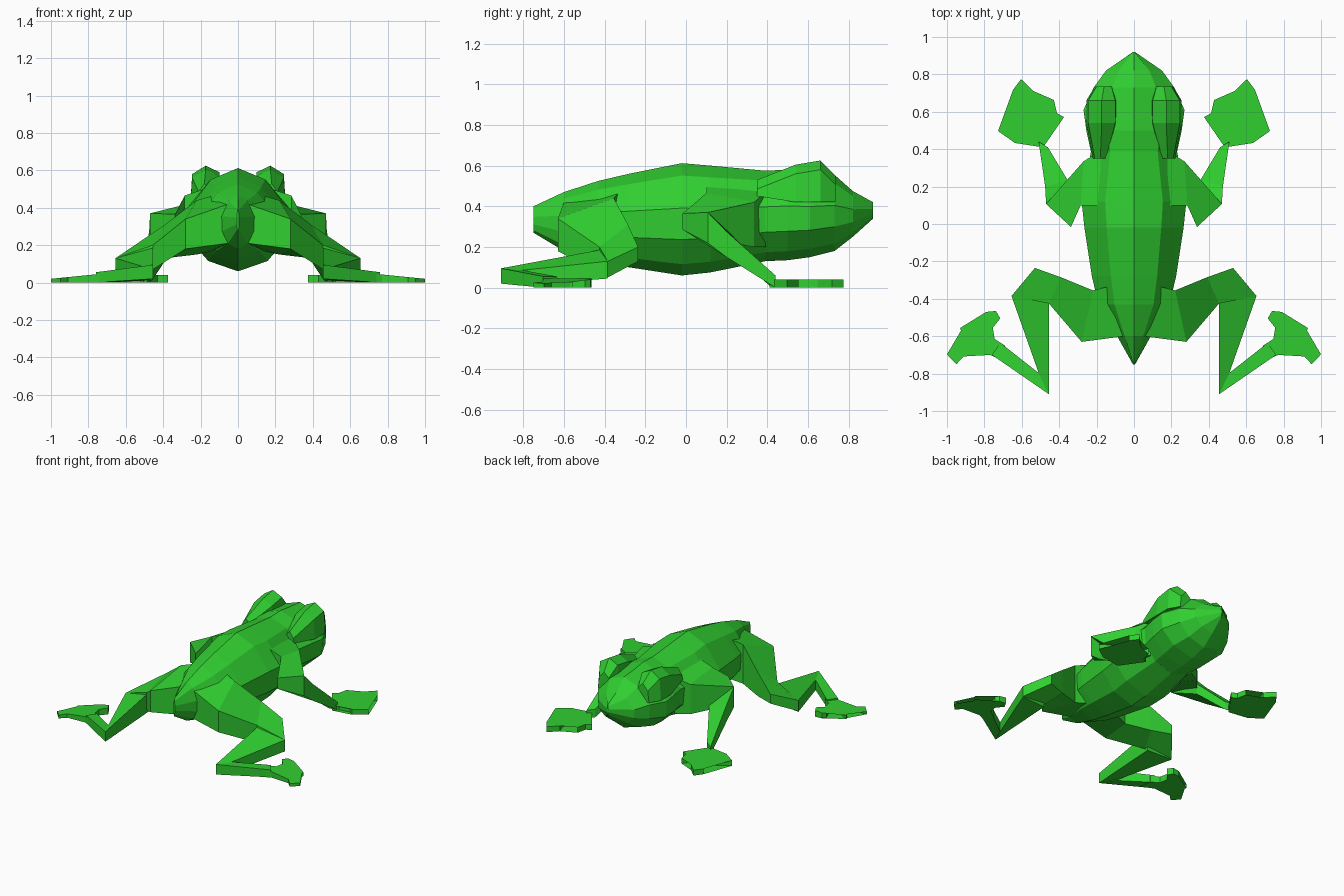
import bpy, bmesh

green = bpy.data.materials.new("green")
green.diffuse_color = (0.03, 0.62, 0.03, 1)


def finish(name, bm, mirror=False):
    bmesh.ops.recalc_face_normals(bm, faces=bm.faces)
    me = bpy.data.meshes.new(name)
    bm.to_mesh(me)
    bm.free()
    me.materials.append(green)
    ob = bpy.data.objects.new(name, me)
    bpy.context.collection.objects.link(ob)
    if mirror:
        ob.modifiers.new("Mirror", 'MIRROR').use_mirror_merge = False
    return ob


def loft(name, rings, mirror=False):
    """Skin closed rings of equal point count and cap both ends."""
    bm = bmesh.new()
    vs = [[bm.verts.new(p) for p in r] for r in rings]
    n = len(rings[0])
    for a, b in zip(vs, vs[1:]):
        for i in range(n):
            j = (i + 1) % n
            bm.faces.new((a[i], a[j], b[j], b[i]))
    bm.faces.new(vs[0])
    bm.faces.new(vs[-1])
    return finish(name, bm, mirror)


def limb(name, stations):
    """Each station: two uprights (x, y, top z, bottom z)."""
    loft(name, [[(a[0], a[1], a[2]), (b[0], b[1], b[2]),
                 (b[0], b[1], b[3]), (a[0], a[1], a[3])] for a, b in stations], True)


def slab(name, outline, height):
    """Flat webbed foot: plan outline given a thickness by height(x)."""
    bm = bmesh.new()
    lo = [bm.verts.new((x, y, 0)) for x, y in outline]
    hi = [bm.verts.new((x, y, height(x))) for x, y in outline]
    bm.faces.new(lo)
    bm.faces.new(hi)
    for i in range(len(lo)):
        j = (i + 1) % len(lo)
        bm.faces.new((lo[i], lo[j], hi[j], hi[i]))
    bmesh.ops.triangulate(bm, faces=[f for f in bm.faces if len(f.verts) > 4])
    finish(name, bm, True)


# Body and head: ridged ten-sided sections (y, half width, top, bottom)
half = [(0, 1), (.55, .89), (1, .6), (.97, .32), (.6, .1), (0, 0)]
section = half + [(-u, v) for u, v in half[-2:0:-1]]


def body_part(name, sections):
    loft(name, [[(u * w, y, b + v * (t - b)) for u, v in section] for y, w, t, b in sections])


body_part("body", [(-.75, .006, .40, .27), (-.6, .09, .47, .18), (-.43, .19, .525, .13),
                   (-.28, .225, .56, .10), (-.02, .265, .612, .06),
                   (.12, .28, .60, .075), (.39, .23, .575, .13)])
body_part("head", [(.385, .23, .575, .13), (.5, .255, .58, .135), (.61, .27, .565, .15),
                   (.73, .215, .555, .18), (.82, .15, .475, .25), (.92, .005, .42, .34)])

# Eye bumps
loft("eye", [[(x0, y, zb), (x0 + .01, y, zt - .035), ((x0 + x1) / 2, y, zt),
              (x1 - .01, y, zt - .045), (x1, y, zb)]
             for y, x0, x1, zt, zb in [(.35, .14, .22, .53, .45), (.54, .09, .255, .605, .42),
                                       (.66, .09, .255, .625, .42), (.735, .11, .21, .55, .42)]], True)

# Front legs
limb("front_upper_leg", [((.18, .39, .47, .20), (.18, .10, .50, .24)),
                         ((.27, .335, .42, .20), (.285, .10, .465, .27)),
                         ((.47, .107, .37, .24), (.337, -.016, .365, .285))])
limb("front_lower_leg", [((.47, .107, .37, .22), (.337, -.016, .365, .285)),
                         ((.475, .20, .275, .15), (.355, .235, .25, .17)),
                         ((.51, .44, .06, 0), (.46, .41, .07, .01))])
slab("front_foot", [(.487, .41), (.52, .445), (.60, .46), (.636, .433), (.727, .497), (.635, .552),
                    (.605, .52), (.55, .53), (.577, .647), (.647, .717), (.604, .775), (.54, .712),
                    (.565, .645), (.525, .53), (.475, .555), (.487, .582), (.428, .663),
                    (.412, .592), (.374, .572), (.43, .562), (.465, .49), (.465, .44)],
     lambda x: .04)

# Hind legs
limb("thigh", [((.08, -.32, .48, .18), (.05, -.60, .42, .21)),
               ((.22, -.355, .44, .15), (.28, -.63, .34, .18)),
               ((.39, -.285, .31, .13), (.455, -.425, .20, .07)),
               ((.53, -.235, .20, .13), (.655, -.385, .13, .05))])
limb("shin", [((.455, -.40, .19, .05), (.655, -.385, .13, .045)),
              ((.455, -.91, .095, .02), (.505, -.81, .085, .01))])
limb("ankle", [((.455, -.91, .095, .02), (.505, -.80, .085, .01)),
               ((.76, -.70, .055, .0), (.715, -.635, .055, .0))])
slab("hind_foot", [(.68, -.74), (.77, -.695), (.89, -.695), (1, -.695), (.95, -.75), (.90, -.71),
                   (.77, -.71)][:1] +
     [(.77, -.70), (.91, -.708), (.95, -.75), (1, -.697), (.89, -.692), (.80, -.66),
      (.925, -.57), (.93, -.556), (.80, -.625), (.782, -.56), (.807, -.497), (.79, -.47),
      (.738, -.465), (.715, -.505), (.755, -.555), (.745, -.615), (.69, -.65)],
     lambda x: .05 - .03 * max(0, (x - .7) / .3))
